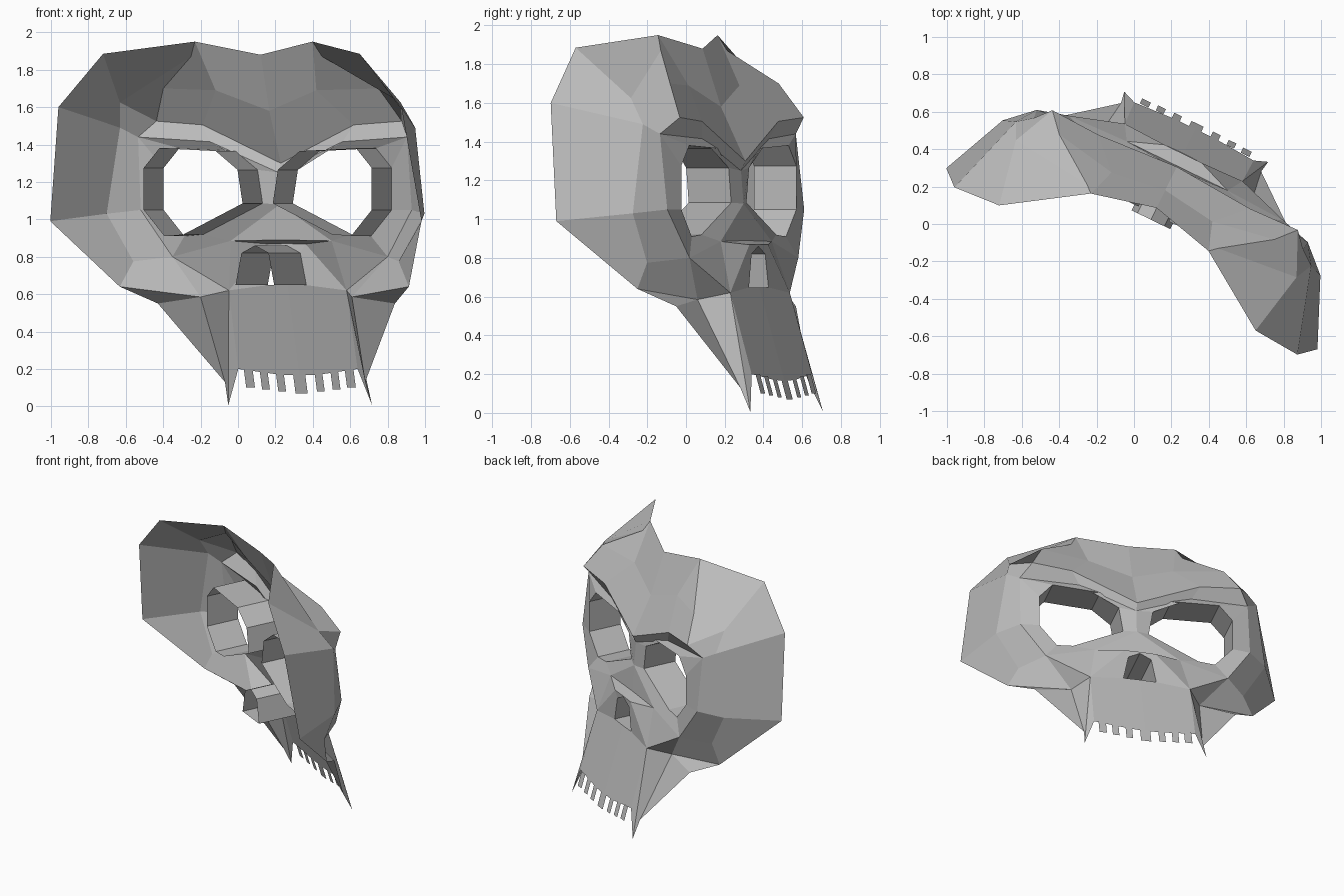
import bpy, bmesh, math
from mathutils import Vector as V

if "Cube" in bpy.data.objects:
    bpy.data.objects.remove(bpy.data.objects["Cube"])

bone = bpy.data.materials.new("bone_grey")
bone.use_nodes = True
bone.diffuse_color = (0.5, 0.5, 0.5, 1)
bone.node_tree.nodes["Principled BSDF"].inputs["Base Color"].default_value = bone.diffuse_color

TURN = math.radians(-26)
CENTRE = V((0, -0.5, 1.1))


def make_part(name, faces):
    """Build one half from faces given as corner points, then mirror it."""
    bm = bmesh.new()
    for corners in faces:
        unique = [p for i, p in enumerate(corners) if p not in corners[:i]]
        if len(unique) > 2:
            bm.faces.new([bm.verts.new(p) for p in unique])
    bmesh.ops.remove_doubles(bm, verts=bm.verts, dist=0.0005)
    bm.normal_update()
    for f in bm.faces:
        if f.normal.dot(f.calc_center_median() - CENTRE) < 0:
            f.normal_flip()
    mesh = bpy.data.meshes.new(name)
    bm.to_mesh(mesh)
    bm.free()
    mesh.materials.append(bone)
    obj = bpy.data.objects.new(name, mesh)
    bpy.context.collection.objects.link(obj)
    obj.location = (0.064, -0.031, 0)
    obj.rotation_euler.z = TURN
    obj.modifiers.new("both_sides", "MIRROR").use_axis[0] = True


def loft(*rows):
    """Faces bridging neighbouring rows that have equal point counts."""
    return [(a[i], a[i + 1], b[i + 1], b[i])
            for a, b in zip(rows, rows[1:]) for i in range(len(a) - 1)]


def pushed(ring, y):
    return [V((p.x, y, p.z)) for p in ring]


# Outer rim of the mask, from the crown lobe round to the cheek corner
crown_mid = V((0, .13, 1.88))
crown_lobe = V((.35, .045, 1.95))
rim = [crown_lobe, V((.763, -.227, 1.885)), V((1.02, -.245, 1.6)),
       V((1.104, -.172, .99)), V((.86, .175, .64))]

# Temple fold and edge of the eye area
temple_top = V((.39, .08, 1.87))
fold = [temple_top, V((.835, .125, 1.625)), V((.878, .215, 1.49)),
        V((.945, .19, 1.03)), V((.789, .196, .775))]
temple_ridge = V((.64, .255, 1.7))
brow_corner = V((.8, .275, 1.44))
orbit_side = V((.806, .32, 1.05))
cheek = V((.64, .367, .8))

# Brow edges and forehead middle
brow_top = [V((0, .375, 1.3)), V((.45, .345, 1.505)), V((.73, .355, 1.525))]
brow_low = [V((0, .35, 1.25)), V((.394, .32, 1.415)), brow_corner]
forehead_mid = [V((0, .235, 1.58)), V((.3, .195, 1.69)), temple_ridge]

# Muzzle landmarks
bridge = V((0, .365, 1.08))
ledge_mid, ledge_end = V((0, .38, .89)), V((.3, .38, .885))
under_mid, under_side = V((0, .452, .87)), V((.11, .452, .868))
muzzle_corner = V((.35, .46, .62))
jaw_back = V((.45, .32, .585))
fang_tip = V((.428, .613, .005))
gum = [V((0, .6, .165)), V((.12, .6, .17)), V((.355, .585, .2))]

# Temples
make_part("temple", loft(
    rim, fold, [temple_ridge, brow_top[2], brow_corner, orbit_side, cheek]))

# Forehead and brow
make_part("forehead", loft([crown_mid, crown_lobe, temple_top], forehead_mid, brow_top))
make_part("brow", loft(brow_top, brow_low))

# Eye surround and the socket tube running back from it
eye = [V((x, .338, z)) for x, z in (
    (.12, 1.265), (.25, 1.365), (.585, 1.38), (.678, 1.275),
    (.678, 1.05), (.555, .91), (.44, .92), (.09, 1.085))]
surround = brow_low + [brow_corner, orbit_side, cheek, ledge_end, bridge]
make_part("eye_surround", loft(surround + surround[:1], eye + eye[:1])
          + [(bridge, ledge_end, ledge_mid)])
eye_loop = eye + eye[:1]
make_part("eye_socket", loft(eye_loop, pushed(eye_loop, .094)))

# Nose opening with its tube
nose = [V((0, .45, .86)), V((.08, .45, .82)), V((.115, .452, .648)), V((0, .455, .648))]
make_part("nose_socket", loft(nose, pushed(nose, .06)))

# Muzzle plate with a ledge above the nose, down to the gum line
make_part("muzzle", loft(nose[:3], [under_mid, under_side, muzzle_corner])
          + loft([nose[3], nose[2], muzzle_corner], gum)
          + [(ledge_end, cheek, muzzle_corner), (under_side, ledge_end, muzzle_corner),
             (ledge_mid, ledge_end, under_side, under_mid)])

# Underside of the cheekbone
make_part("cheekbone", loft([fold[-1], cheek, muzzle_corner], [rim[-1], jaw_back, jaw_back]))

# Jaw side tapering into the long corner fang
make_part("corner_fang", loft(
    [rim[-1], V((.705, .322, .55)), V((.417, .55, .13)), fang_tip, gum[2]],
    [jaw_back, jaw_back, jaw_back, muzzle_corner, muzzle_corner]))

# Row of small teeth slanting forward
teeth = []
for i, (x, half) in enumerate(((0, .036), (.115, .023), (.21, .023), (.3, .026))):
    y = .6 - .01 * (x / .355) ** 2
    top, low = .17 + .01 * i, .07 + .01 * i
    left = max(x - half, 0)
    teeth.append((V((left, y, top)), V((x + half, y, top)),
                  V((x + half, y + .03, low)), V((left, y + .03, low))))
make_part("teeth", teeth)
